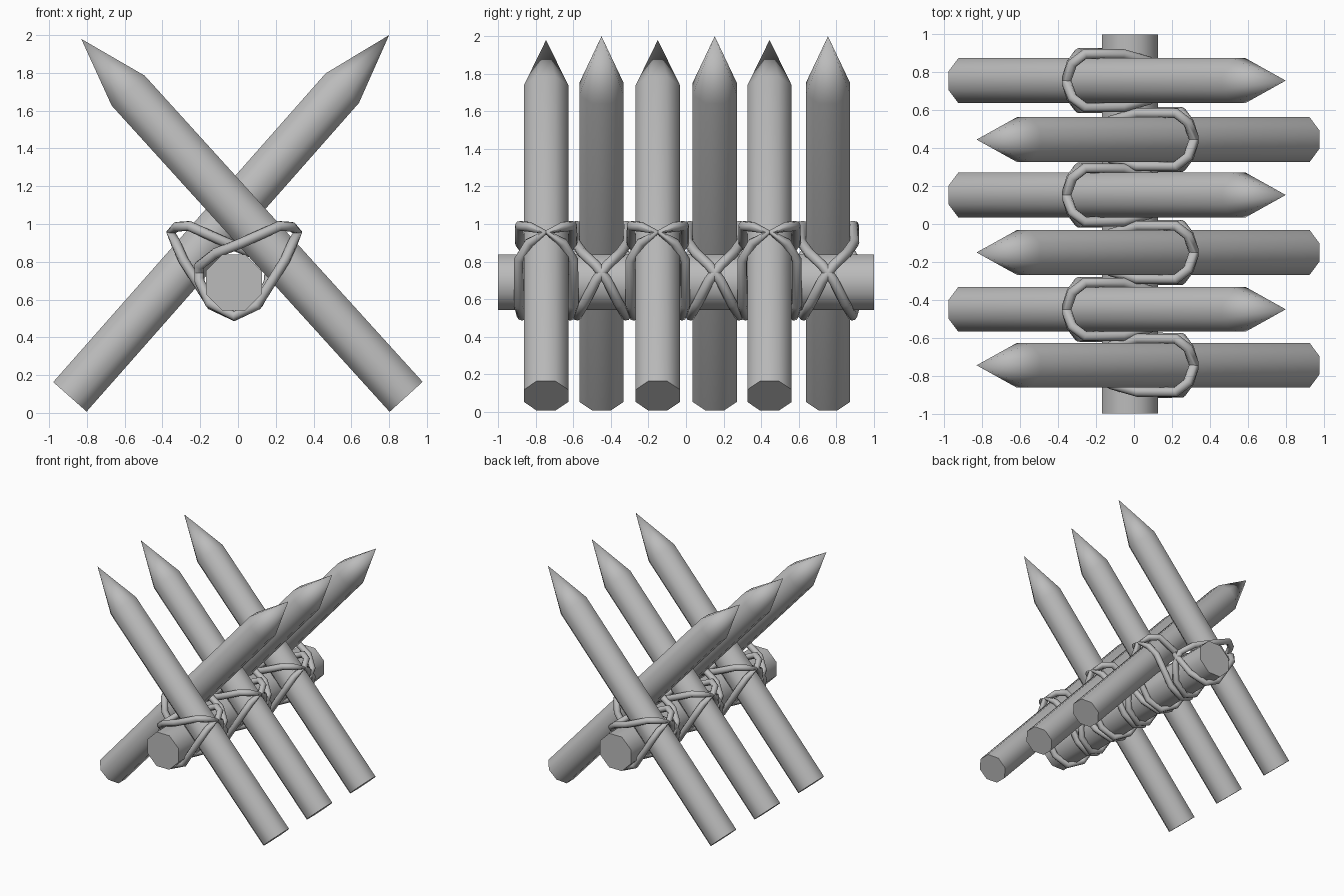
import bpy, bmesh, math
from mathutils import Vector

if "Cube" in bpy.data.objects:
    bpy.data.objects.remove(bpy.data.objects["Cube"])

wood = bpy.data.materials.new("grey")
wood.diffuse_color = (0.5, 0.5, 0.5, 1)
wood.use_nodes = True
wood.node_tree.nodes["Principled BSDF"].inputs["Base Color"].default_value = wood.diffuse_color


def finish(ob):
    bpy.ops.object.select_all(action='DESELECT')
    ob.select_set(True)
    bpy.context.view_layer.objects.active = ob
    bpy.ops.object.shade_smooth_by_angle(angle=math.radians(50))


def pole(name, start, end, apothem, point=0.0):
    """Eight-sided pole with flats facing y, optionally sharpened at its end."""
    start, end = Vector(start), Vector(end)
    axis = (end - start).normalized()
    side = Vector((0, 1, 0)) if abs(axis.y) < 0.5 else Vector((1, 0, 0))
    up = axis.cross(side)
    radius = apothem / math.cos(math.pi / 8)
    bm = bmesh.new()

    def ring(c):
        return [bm.verts.new(c + radius * (side * math.cos(a) + up * math.sin(a)))
                for a in (math.pi / 8 + i * math.pi / 4 for i in range(8))]

    low, high = ring(start), ring(end - axis * point)
    bm.faces.new(low)
    for i in range(8):
        j = (i + 1) % 8
        bm.faces.new((low[i], low[j], high[j], high[i]))
    if point:
        tip = bm.verts.new(end)
        for i in range(8):
            bm.faces.new((high[i], high[(i + 1) % 8], tip))
    else:
        bm.faces.new(high)
    bmesh.ops.recalc_face_normals(bm, faces=bm.faces)
    me = bpy.data.meshes.new(name)
    bm.to_mesh(me)
    bm.free()
    me.materials.append(wood)
    ob = bpy.data.objects.new(name, me)
    bpy.context.collection.objects.link(ob)
    finish(ob)


# Half of the lashing: crosses over the stake, then crosses under the log
STRAND = [(0.315, -0.01, 0.955), (0.285, -0.09, 0.985), (0.22, -0.14, 0.99),
          (0.02, -0.14, 0.90), (-0.12, -0.10, 0.845), (-0.205, -0.03, 0.78),
          (-0.205, 0.03, 0.70), (-0.15, 0.09, 0.58), (-0.02, 0.13, 0.512),
          (0.10, 0.145, 0.57), (0.25, 0.145, 0.81), (0.29, 0.09, 0.90)]


def lashing(name, y, sx):
    """Closed rope loop binding one stake to the log."""
    cu = bpy.data.curves.new(name, 'CURVE')
    cu.dimensions = '3D'
    cu.bevel_depth = 0.027
    cu.bevel_resolution = 2
    pts = STRAND + [(px, -py, pz) for px, py, pz in STRAND]
    sp = cu.splines.new('POLY')
    sp.points.add(len(pts) - 1)
    for p, (px, py, pz) in zip(sp.points, pts):
        cx = px if sx > 0 else -px - 0.04   # mirrored about the log axis
        p.co = (cx, y + py, pz, 1)
    sp.use_cyclic_u = True
    cu.materials.append(wood)
    ob = bpy.data.objects.new(name, cu)
    bpy.context.collection.objects.link(ob)
    bpy.ops.object.select_all(action='DESELECT')
    ob.select_set(True)
    bpy.context.view_layer.objects.active = ob
    bpy.ops.object.convert(target='MESH')
    finish(bpy.context.object)


# Horizontal log
pole("log", (-0.022, -1, 0.69), (-0.022, 1, 0.69), 0.148)

# Alternating crossed stakes with their rope lashings
for i in range(3):
    yl, yr = -0.745 + 0.595 * i, -0.45 + 0.603 * i
    pole(f"left_stake_{i}", (0.89, yl, 0.085), (-0.83, yl, 1.98), 0.118, 0.37)
    pole(f"right_stake_{i}", (-0.89, yr, 0.085), (0.80, yr, 2.0), 0.118, 0.375)
    lashing(f"left_lashing_{i}", yl, 1)
    lashing(f"right_lashing_{i}", yr, -1)
